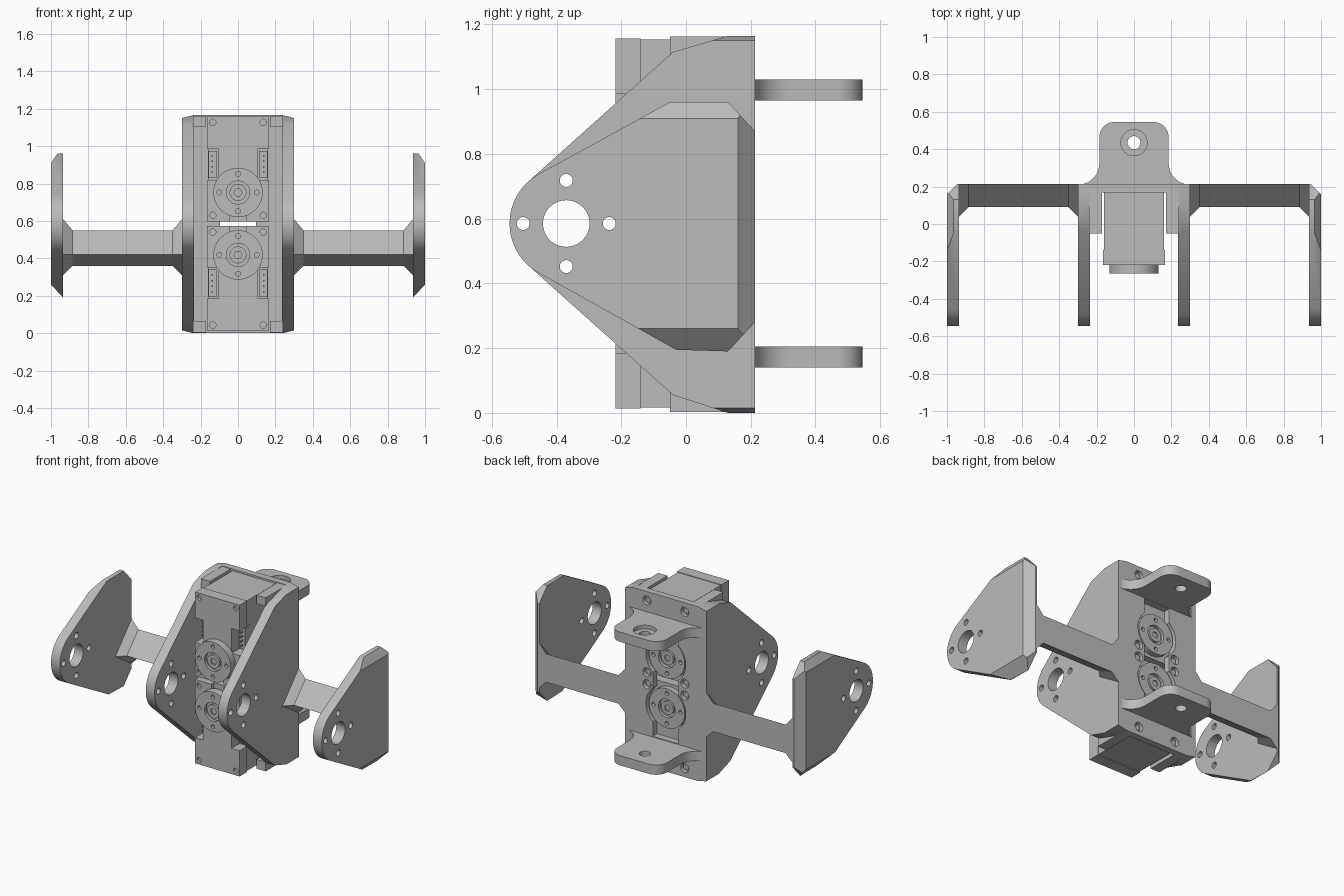
import bpy, bmesh
from math import pi, sin, cos, radians
from mathutils import Vector, Matrix, geometry

cube = bpy.data.objects.get("Cube")
if cube:
    bpy.data.objects.remove(cube, do_unlink=True)

grey = bpy.data.materials.new("light_grey_plastic")
grey.use_nodes = True
grey.diffuse_color = (0.5, 0.5, 0.5, 1)
grey.node_tree.nodes["Principled BSDF"].inputs["Base Color"].default_value = (0.5, 0.5, 0.5, 1)
parts = []


def finish(name, bm):
    bmesh.ops.recalc_face_normals(bm, faces=bm.faces)
    mesh = bpy.data.meshes.new(name)
    bm.to_mesh(mesh)
    bm.free()
    mesh.materials.append(grey)
    obj = bpy.data.objects.new(name, mesh)
    bpy.context.collection.objects.link(obj)
    parts.append(obj)
    return obj


def loft(name, rings):
    """Skin a list of equal-length closed sections, capping both ends."""
    bm = bmesh.new()
    rows = [[bm.verts.new(p) for p in ring] for ring in rings]
    n = len(rows[0])
    for a, b in zip(rows, rows[1:]):
        for i in range(n):
            j = (i + 1) % n
            bm.faces.new((a[i], a[j], b[j], b[i]))
    bm.faces.new(rows[0])
    bm.faces.new(rows[-1])
    return finish(name, bm)


def prism_x(name, yz, x0, x1):
    return loft(name, [[(x, y, z) for y, z in yz] for x in (x0, x1)])


def prism_z(name, xy, z0, z1):
    return loft(name, [[(x, y, z) for x, y in xy] for z in (z0, z1)])


def box(name, x, y, z):
    return prism_z(name, [(x[0], y[0]), (x[1], y[0]), (x[1], y[1]), (x[0], y[1])], *z)


def rod(name, axis, centre, radius, lo, hi, sides=32):
    """Cylinder along an axis; centre holds the other two coordinates in order."""
    def point(t, h):
        p = [centre[0] + radius * cos(t), centre[1] + radius * sin(t)]
        p.insert("xyz".index(axis), h)
        return p
    return loft(name, [[point(2 * pi * i / sides, h) for i in range(sides)] for h in (lo, hi)])


def cut(obj, cutters):
    for c in cutters:
        mod = obj.modifiers.new("cut", 'BOOLEAN')
        mod.operation, mod.solver, mod.object = 'DIFFERENCE', 'EXACT', c
    deps = bpy.context.evaluated_depsgraph_get()
    deps.update()
    mesh = bpy.data.meshes.new_from_object(obj.evaluated_get(deps))
    obj.modifiers.clear()
    obj.data = mesh
    for c in cutters:
        parts.remove(c)
        bpy.data.objects.remove(c, do_unlink=True)


def chamfer(obj, point, normal):
    bm = bmesh.new()
    bm.from_mesh(obj.data)
    bmesh.ops.bisect_plane(bm, geom=bm.verts[:] + bm.edges[:] + bm.faces[:],
                           plane_co=point, plane_no=normal, clear_outer=True)
    bmesh.ops.holes_fill(bm, edges=[e for e in bm.edges if e.is_boundary])
    bmesh.ops.recalc_face_normals(bm, faces=bm.faces)
    bm.to_mesh(obj.data)
    bm.free()


# Pivot plates: rounded nose wrapped with straight edges to the back corners
PY, PZ = -0.37, 0.585
nose = [(PY + 0.175 * cos(2 * pi * i / 64), PZ + 0.175 * sin(2 * pi * i / 64)) for i in range(64)]


def pivot_plate(name, corners, x0, x1, chamfers):
    pts = [Vector(p) for p in nose + corners]
    outline = [pts[i][:] for i in geometry.convex_hull_2d(pts)]
    plate = prism_x(name, outline, x0, x1)
    for point, normal in chamfers:
        chamfer(plate, point, normal)
    lo, hi = min(x0, x1) - 0.1, max(x0, x1) + 0.1
    holes = [rod("hole", 'x', (PY, PZ), 0.072, lo, hi, 48)]
    for k in range(4):
        c = (PY + 0.133 * cos(k * pi / 2), PZ + 0.133 * sin(k * pi / 2))
        holes.append(rod("hole", 'x', c, 0.02, lo, hi, 24))
    cut(plate, holes)


outer_corners = [(0.213, 0.87), (0.13, 0.96), (-0.05, 0.96), (-0.03, 0.195), (0.13, 0.19), (0.213, 0.28)]
inner_corners = [(0.213, 1.165), (0.13, 1.165), (-0.04, 1.115), (-0.04, 0.055), (0.13, 0), (0.213, 0)]

for s, side in ((1, "left"), (-1, "right")):
    pivot_plate(side + "_outer_plate", outer_corners, s * 0.935, s * 1.0, [
        ((s, 0.16, 0), (s * 1, 1, 0)),
        ((s, 0, 0.91), (s * 0.05, 0, 0.035)),
        ((s, 0, 0.26), (s * 0.065, 0, -0.06))])
    pivot_plate(side + "_inner_cheek", inner_corners, s * 0.235, s * 0.3, [
        ((s * 0.3, 0, 1.15), (s * 0.015, 0, 0.06)),
        ((s * 0.3, 0, 0.015), (s * 0.015, 0, -0.06))])

    # Cross beam with flared ends
    slim = [(0.213, 0.36), (0.213, 0.55), (0.09, 0.42)]
    flare = [(0.213, 0.305), (0.213, 0.615), (0.035, 0.42)]
    loft(side + "_cross_beam", [[(s * x, y, z) for y, z in sec] for x, sec in
                                ((0.295, flare), (0.35, slim), (0.885, slim), (0.94, flare))])

    # End blocks closing the pocket beside the motors
    for label, z in (("lower", (0.003, 0.065)), ("upper", (1.105, 1.162))):
        box(f"{side}_{label}_end_block", sorted((s * 0.172, s * 0.24)), (-0.05, 0.18), z)

# Back wall with a slot for the rear discs and counterbored screw holes
wall = box("back_wall", (-0.24, 0.24), (0.168, 0.213), (0, 1.165))
cutters = [box("slot", (-0.095, 0.095), (0.1, 0.3), (0.21, 0.96))]
cutters += [rod("opening", 'y', (0, z), 0.147, 0.1, 0.3, 48) for z in (0.42, 0.75)]
screw_spots = [(x, z) for x in (-0.14, 0.14) for z in (0.06, 0.545, 0.625, 1.105)]
cutters += [rod("bore", 'y', p, 0.03, 0.185, 0.3, 24) for p in screw_spots]
cut(wall, cutters)
for p in screw_spots:
    rod("wall_screw", 'y', p, 0.018, 0.18, 0.2, 16)

# Rear mounting tabs with concave roots and rounded tips
half = [(0.3, 0.2)]
half += [(0.3 - 0.115 * sin(radians(a)), 0.325 - 0.115 * cos(radians(a))) for a in range(0, 91, 10)]
half += [(0.105 + 0.08 * cos(radians(a)), 0.465 + 0.08 * sin(radians(a))) for a in range(0, 91, 10)]
tab_outline = half + [(-x, y) for x, y in reversed(half)]
for label, z0, z1 in (("lower", 0.14, 0.205), ("upper", 0.965, 1.03)):
    tab = prism_z(label + "_tab", tab_outline, z0, z1)
    holes = [rod("hole", 'z', (0, 0.435), 0.035, z0 - 0.1, z1 + 0.1)]
    if label == "upper":
        holes.append(rod("counterbore", 'z', (0, 0.435), 0.07, z1 - 0.025, z1 + 0.1))
    cut(tab, holes)


def disc(name, z, y0, y1, face):
    """Drive disc with bolt holes, a recessed hub and a central screw."""
    d = rod(name, 'y', (0, z), 0.132, y0, y1, 64)
    lo, hi = (face - 0.02, face + 0.02)
    holes = [rod("hub", 'y', (0, z), 0.062, lo, hi)]
    holes += [rod("bolt", 'y', (0.1 * cos(k * pi / 2), z + 0.1 * sin(k * pi / 2)), 0.013, lo, hi, 16)
              for k in range(4)]
    cut(d, holes)
    inward = -1 if face > 0 else 1
    ends = sorted((face + inward * 0.005, face + inward * 0.025))
    screw = rod(name + "_screw", 'y', (0, z), 0.045, *ends)
    cut(screw, [rod("socket", 'y', (0, z), 0.022, face - 0.015, face + 0.015, 6)])


# Two motors, mirrored about the middle height
for m, label in ((1, "upper"), (-1, "lower")):
    def zz(*v):
        return sorted(0.585 + m * h for h in v)
    body = box(label + "_motor_body", (-0.16, 0.16), (-0.142, 0.168), zz(0.016, 0.568))
    cap = box(label + "_motor_cap", (-0.165, 0.165), (-0.218, -0.14), zz(0.012, 0.572))
    corners = [(x, zz(h)[0]) for x in (-0.135, 0.135) for h in (0.045, 0.542)]
    cutters = [rod("corner", 'y', p, 0.017, -0.3, -0.2, 20) for p in corners]
    for s in (1, -1):
        cutters.append(box("notch", sorted((s * 0.105, s * 0.2)), (-0.3, -0.1), zz(0.235, 0.4)))
    cutters.append(box("waist", (-0.045, 0.045), (-0.3, -0.19), zz(-0.02, 0.05)))
    cut(cap, cutters)
    cut(body, [box("notch", sorted((s * 0.105, s * 0.2)), (-0.3, -0.1), zz(0.235, 0.4)) for s in (1, -1)])
    for p in corners:
        rod("cap_screw", 'y', p, 0.012, -0.205, -0.196, 12)

    # Cable sockets with pins in the side notches
    for s in (1, -1):
        box(label + "_socket", sorted((s * 0.112, s * 0.158)), (-0.15, -0.095), zz(0.245, 0.39))
        for k in range(4):
            h = 0.27 + 0.03 * k
            box(label + "_pin", sorted((s * 0.135, s * 0.143)), (-0.18, -0.145), zz(h, h + 0.008))

    z = zz(0.167)[0]
    disc(label + "_front_disc", z, -0.265, -0.21, -0.265)
    disc(label + "_rear_disc", z, 0.16, 0.203, 0.203)

# Flat shading on planes, smooth shading on round walls
bpy.ops.object.select_all(action='DESELECT')
for obj in parts:
    obj.select_set(True)
bpy.context.view_layer.objects.active = parts[0]
bpy.ops.object.shade_smooth_by_angle(angle=radians(30))
